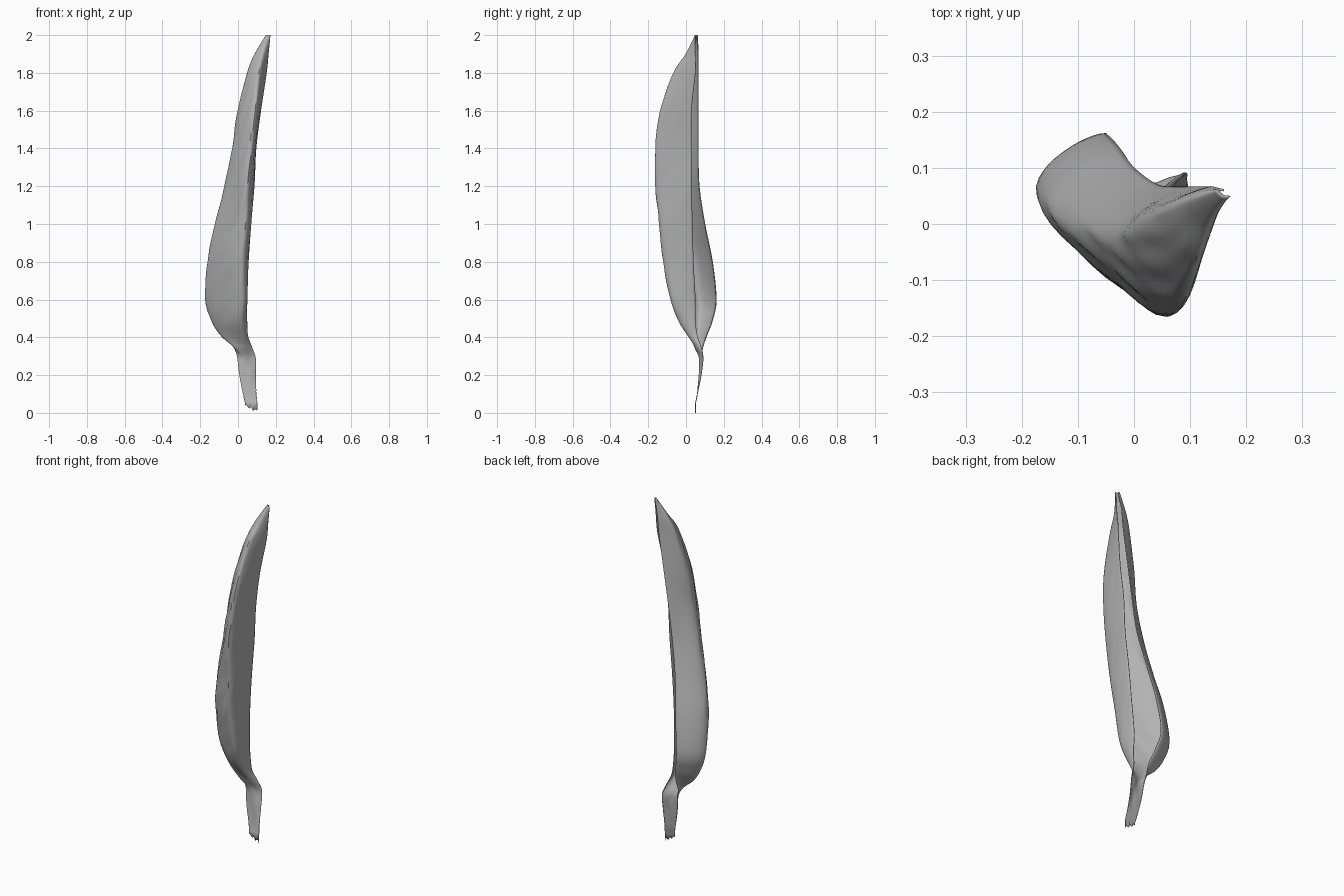
import bpy
import bmesh
import math
from mathutils import Vector

cube = bpy.data.objects.get("Cube")
if cube:
    bpy.data.objects.remove(cube, do_unlink=True)

# Cross-sections in hundredths: height, then x and y of the front rim,
# the front keel, the outer side and the back rim
SECTIONS = [
    (5, 10, 5, 8, 5, 6, 5, 4, 5),
    (10, 9.5, 6, 7, 6, 5, 6, 3, 6),
    (20, 9, 8, 7, 7, 4, 7, 1, 7),
    (29, 9, 9, 6, 8, 3, 7, 0, 8),
    (35, 7, 8, 4, 5, -2, 5, -1, 9),
    (41, 5, 6, 2, 1, -9, 6, -1, 11),
    (49, 4.5, 5, 1, -4, -14, 6.5, -3, 14),
    (60, 4, 5, 2, -8, -17, 6, -5, 16),
    (80, 5, 4, 2, -12, -16, 3, -3, 14),
    (100, 6.5, 3.5, 4, -14, -12, -0.5, 0, 10),
    (120, 8.5, 3, 5, -16, -7, -2, 4, 7),
    (140, 9.5, 3, 7, -16, -3, -3, 7, 6.5),
    (160, 12, 3, 9, -13.5, 0, -1, 10, 6.5),
    (180, 15, 5, 11, -6.5, 5, 2, 13, 6.5),
    (190, 16, 5, 13, 0, 9, 4, 14, 6.5),
    (200, 17, 5, 16, 5, 15, 6, 16, 6),
]
ROW_STEPS = 8
ARC_STEPS = 12


def spline(p0, p1, p2, p3, t):
    """Smooth curve from p1 to p2."""
    return 0.5 * (2 * p1 + (p2 - p0) * t
                  + (2 * p0 - 5 * p1 + 4 * p2 - p3) * t ** 2
                  + (3 * p1 - p0 - 3 * p2 + p3) * t ** 3)


def resample_rows(rows, steps):
    """Blend the sections smoothly along the height."""
    last = len(rows) - 1
    result = []
    for i in range(last):
        around = [rows[min(max(i + k, 0), last)] for k in (-1, 0, 1, 2)]
        for s in range(steps):
            result.append([spline(*values, s / steps) for values in zip(*around)])
    result.append(list(rows[last]))
    return result


def section_points(row):
    """Open arc from the front rim round the keel to the back rim."""
    height = row[0]
    corners = [Vector((row[k], row[k + 1], height)) / 100 for k in (1, 3, 5, 7)]
    points = []
    for i in range(3):
        around = [corners[(i + k) % 4] for k in (-1, 0, 1, 2)]
        for s in range(ARC_STEPS):
            points.append(spline(*around, s / ARC_STEPS))
    points.append(corners[3])
    return points


def add_veins(point, across):
    """Shallow slanting wrinkles that fade out at the rims and the stalk."""
    fade = math.sin(math.pi * across) * min(max((point.z - 0.4) * 4, 0), 1)
    fade *= min(max((1.9 - point.z) * 4, 0), 1)
    wave = math.sin(55 * across + 22 * point.z) + 0.5 * math.sin(31 * across + 41 * point.z)
    outward = Vector((-0.7, -0.7, 0))
    return point + outward * wave * fade * 0.002


# Curled leaf with its flat stalk, lofted as one sheet
bm = bmesh.new()
grid = []
for row in resample_rows(SECTIONS, ROW_STEPS):
    points = section_points(row)
    count = len(points) - 1
    grid.append([bm.verts.new(add_veins(p, i / count)) for i, p in enumerate(points)])

# Torn end of the stalk
for i, vert in enumerate(grid[0]):
    across = i / (len(grid[0]) - 1)
    vert.co.z = 0.035 * across + 0.012 * math.sin(across * 9) ** 2

for lower, upper in zip(grid, grid[1:]):
    for i in range(len(lower) - 1):
        bm.faces.new((lower[i + 1], lower[i], upper[i], upper[i + 1]))

mesh = bpy.data.meshes.new("curled_leaf")
bm.to_mesh(mesh)
bm.free()
leaf = bpy.data.objects.new("curled_leaf", mesh)
bpy.context.collection.objects.link(leaf)

# Plain grey surface
grey = bpy.data.materials.new("leaf_grey")
grey.use_nodes = True
colour = (0.45, 0.45, 0.45, 1)
grey.diffuse_color = colour
grey.node_tree.nodes["Principled BSDF"].inputs["Base Color"].default_value = colour
mesh.materials.append(grey)

# Thin blade with smooth shading
blade = leaf.modifiers.new("blade_thickness", "SOLIDIFY")
blade.thickness = 0.004
blade.offset = 0
bpy.context.view_layer.objects.active = leaf
leaf.select_set(True)
bpy.ops.object.shade_smooth_by_angle(angle=math.radians(40))
